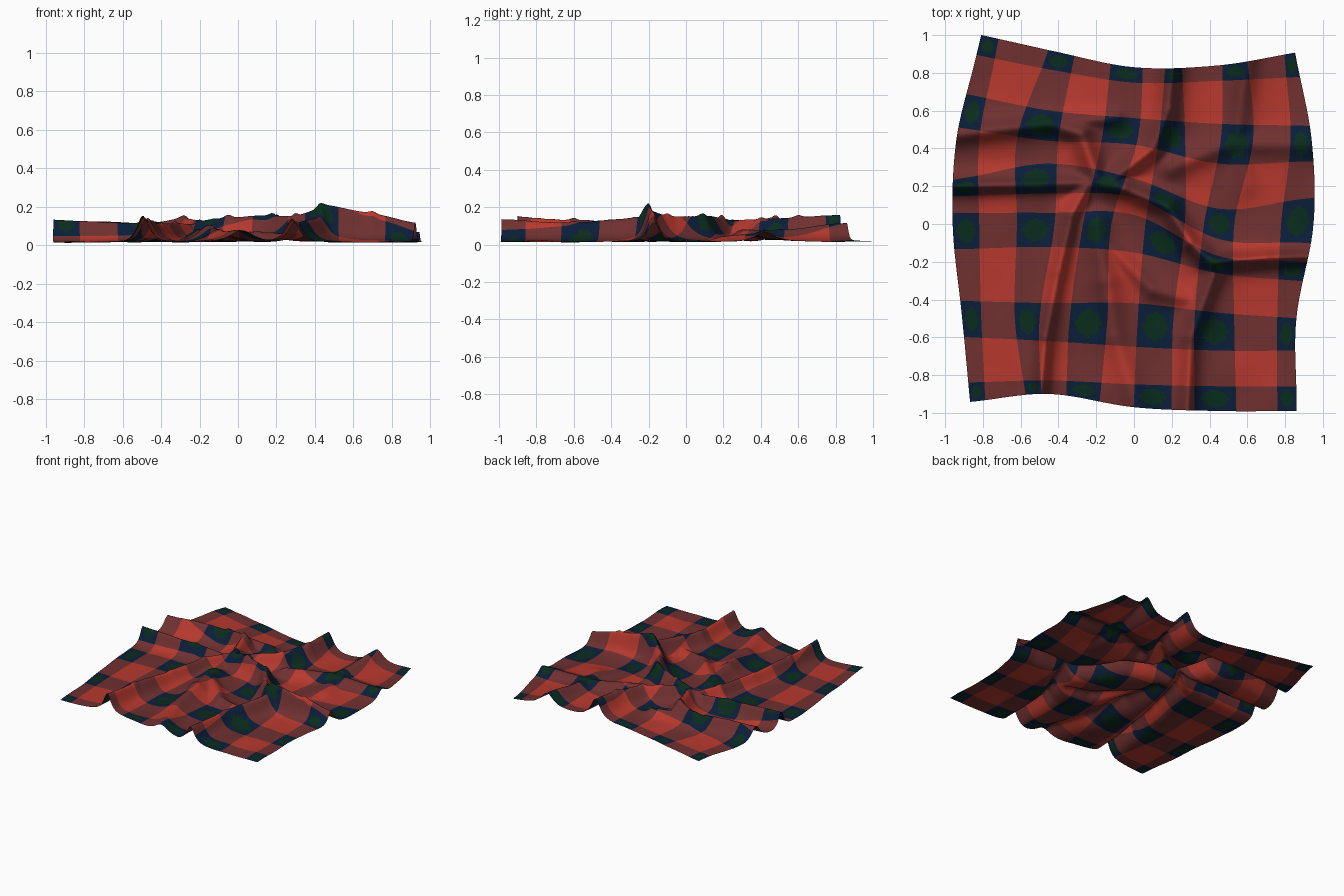
import bpy, bmesh
from mathutils import Vector, noise

if "Cube" in bpy.data.objects:
    bpy.data.objects.remove(bpy.data.objects["Cube"], do_unlink=True)

STEPS = 14  # mesh cells across each woven band


def make_material(name, color):
    mat = bpy.data.materials.new(name)
    mat.use_nodes = True
    mat.diffuse_color = (*color, 1)
    shader = next(n for n in mat.node_tree.nodes if n.type == "BSDF_PRINCIPLED")
    shader.inputs["Base Color"].default_value = (*color, 1)
    shader.inputs["Roughness"].default_value = 0.9
    return mat


materials = [
    make_material("bright red wool", (.47, .04, .027)),
    make_material("dull red wool", (.16, .029, .029)),
    make_material("navy wool", (.003, .013, .042)),
    make_material("dark green wool", (.003, .025, .012)),
]

# Band borders in hundredths: each line is one border, sampled at five stations
COLUMN_STATIONS = (-.92, -.5, 0, .45, .87)
COLUMNS = [
    (-87, -91, -96, -94, -84), (-79, -81, -82, -82, -74),
    (-57, -63, -62, -62, -47), (-49, -50, -42, -40, -32),
    (-36, -34, -27, -17, -12), (-18, -14, -12, 2, 5),
    (0, 2, 6, 13, 17), (20, 21, 27, 27, 25),
    (32, 32, 37, 46, 47), (54, 53, 53, 63, 60),
    (76, 76, 78, 83, 80), (86, 86, 95, 94, 86),
]
ROW_STATIONS = (-.85, -.45, 0, .45, .87)
ROWS = [
    (-94, -90, -97, -99, -99), (-84, -83, -85, -86, -86),
    (-60, -62, -65, -67, -67), (-41, -42, -42, -47, -50),
    (-13, -12, -15, -26, -30), (6, 6, 5, -17, -20),
    (15, 16, 14, -8, -10), (25, 32, 24, 8, 13),
    (50, 44, 42, 32, 33), (68, 60, 56, 53, 52),
    (90, 82, 75, 76, 78), (101, 92, 83, 84, 91),
]


def sample(stations, values, t):
    """Smooth curve through the stations, straight past the ends."""
    i = 0
    while i < len(stations) - 2 and t > stations[i + 1]:
        i += 1
    f = (t - stations[i]) / (stations[i + 1] - stations[i])
    f = max(-.4, min(1.4, f))
    a, b = values[i], values[i + 1]
    if f < 0 or f > 1:
        return (a + (b - a) * f) / 100
    before = values[i - 1] if i else 2 * a - b
    after = values[i + 2] if i + 2 < len(values) else 2 * b - a
    m, n = (b - before) / 2, (after - a) / 2
    return (a + f * (m + f * (3 * (b - a) - 2 * m - n + f * (2 * (a - b) + m + n)))) / 100


def border(lines, stations, k, t):
    band, f = divmod(k, STEPS)
    if band == len(lines) - 1:
        band, f = band - 1, STEPS
    low = sample(stations, lines[band], t)
    return low + (sample(stations, lines[band + 1], t) - low) * f / STEPS


# Folds: width, then crest points as (x, y, height)
FOLDS = [
    (.045, [(1, -.17, .09), (.7, -.18, .15), (.43, -.2, .2)]),
    (.06, [(.43, -.22, .18), (.3, -.1, .14), (.18, .09, .14), (-.05, .19, .13), (-.2, .22, .11)]),
    (.045, [(-1, .2, .12), (-.5, .21, .1), (-.22, .22, .08)]),
    (.06, [(-1, .47, .11), (-.45, .53, .1), (-.28, .48, .13), (-.2, .25, .12)]),
    (.06, [(.21, .9, .15), (.18, .6, .13), (.1, .4, .12), (-.12, .23, .11)]),
    (.045, [(-.5, -.95, .14), (-.47, -.6, .12), (-.4, -.25, .1), (-.33, .05, .1), (-.25, .2, .1)]),
    (.05, [(.28, -1, .12), (.3, -.6, .1), (.42, -.27, .14)]),
    (.07, [(.6, .9, .11), (.55, .5, .06), (.6, .2, .03)]),
    (.08, [(.03, -1, .06), (-.1, -.6, .06), (-.15, -.3, .08), (-.2, 0, .07)]),
    (.07, [(.95, .42, .05), (.5, .42, .06), (.2, .3, .07)]),
    (.05, [(-.15, -.1, .06), (.1, -.35, .06), (.3, -.4, .04)]),
    (.05, [(-.1, .56, .06), (-.45, .53, .09)]),
]
SEGMENTS = [(w, Vector(a[:2]), Vector(b[:2]), a[2], b[2])
            for w, pts in FOLDS for a, b in zip(pts, pts[1:])]


def height(x, y):
    p, total = Vector((x, y)), 0
    for w, a, b, ha, hb in SEGMENTS:
        d = b - a
        f = max(0, min(1, (p - a).dot(d) / d.length_squared))
        gap = (p - a - d * f).length_squared / (w * w)
        total += ((ha + (hb - ha) * f) / (1 + gap) ** 1.4) ** 6
    ripple = noise.noise(Vector((x * 5, y * 5, 0)))
    return .02 + total ** (1 / 6) + .008 * ripple


def weave(i, j):
    """Plaid colour of a cell: odd bands are red, even bands are dark."""
    (bi, fi), (bj, fj) = divmod(i, STEPS), divmod(j, STEPS)
    dark = (bi % 2 == 0) + (bj % 2 == 0)
    if dark < 2:
        return dark
    half = STEPS / 2
    off = Vector((fi + .5 - half, fj + .5 - half)).length / half
    return 3 if off < .66 else 2


# Crumpled cloth sheet
count = (len(COLUMNS) - 1) * STEPS
bm = bmesh.new()
grid = []
for i in range(count + 1):
    line = []
    for j in range(count + 1):
        x, y = i * 2 / count - 1, j * 2 / count - 1
        for _ in range(6):
            x = border(COLUMNS, COLUMN_STATIONS, i, y)
            y = border(ROWS, ROW_STATIONS, j, x)
        line.append(bm.verts.new((x, y, height(x, y))))
    grid.append(line)
for i in range(count):
    for j in range(count):
        face = bm.faces.new((grid[i][j], grid[i + 1][j], grid[i + 1][j + 1], grid[i][j + 1]))
        face.material_index = weave(i, j)
        face.smooth = True

# Soften the small kinks, then rest the cloth near the floor
for _ in range(2):
    bmesh.ops.smooth_vert(bm, verts=[v for v in bm.verts if not v.is_boundary], factor=.4,
                          use_axis_x=True, use_axis_y=True, use_axis_z=True)
lowest = min(v.co.z for v in bm.verts)
for v in bm.verts:
    v.co.z += .012 - lowest

mesh = bpy.data.meshes.new("plaid_blanket")
bm.to_mesh(mesh)
bm.free()
for mat in materials:
    mesh.materials.append(mat)
blanket = bpy.data.objects.new("plaid_blanket", mesh)
bpy.context.collection.objects.link(blanket)
